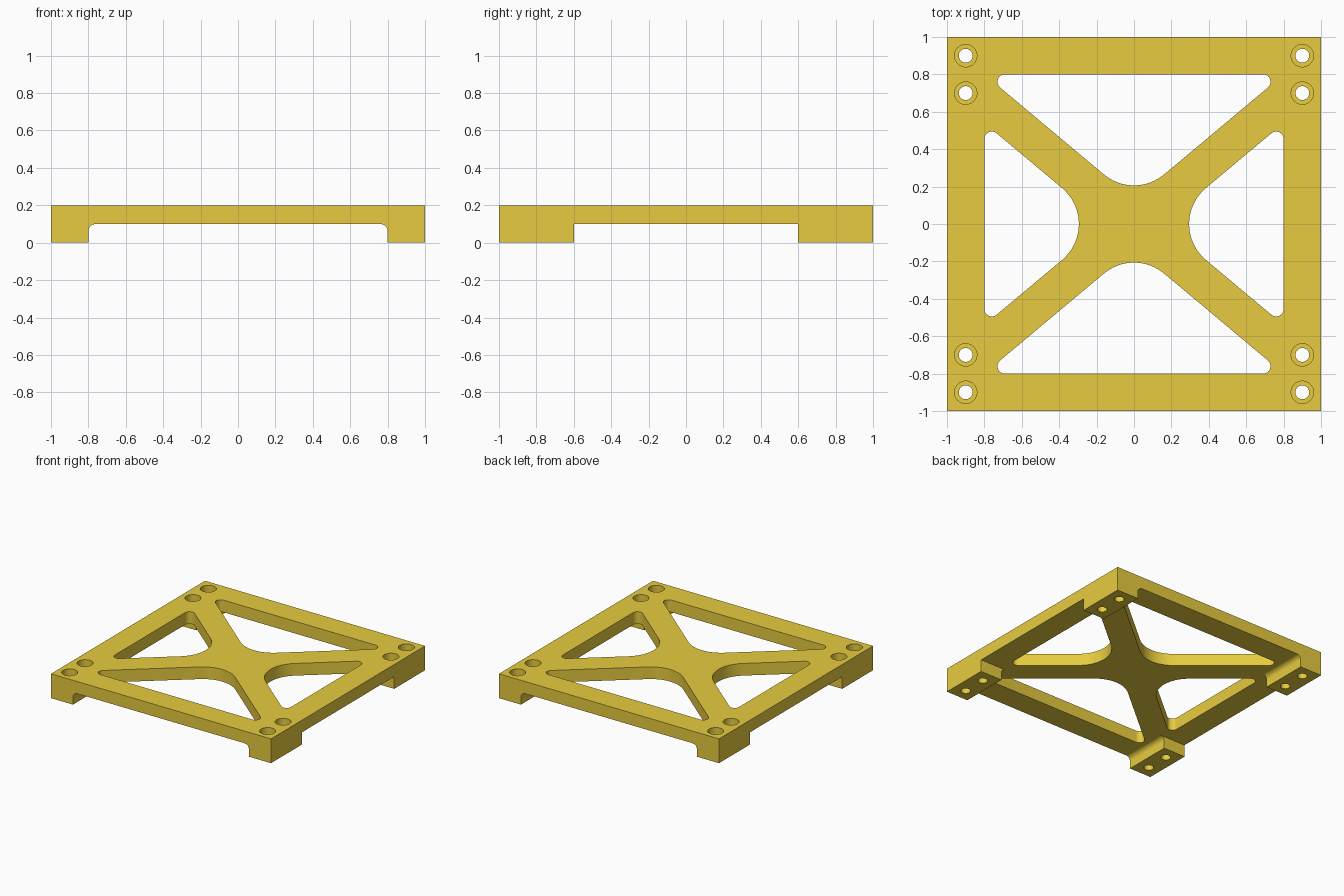
import bpy, bmesh
from math import pi, sin, cos, tan
from mathutils import Vector

if "Cube" in bpy.data.objects:
    bpy.data.objects.remove(bpy.data.objects["Cube"])


def prism(name, pts, axis, lo, hi):
    """Extrude a closed outline along z (points are x, y) or along y (points are x, z)."""
    bm = bmesh.new()
    place = (lambda p, t: (p[0], p[1], t)) if axis == 'Z' else (lambda p, t: (p[0], t, p[1]))
    a = [bm.verts.new(place(p, lo)) for p in pts]
    b = [bm.verts.new(place(p, hi)) for p in pts]
    bm.faces.new(a)
    bm.faces.new(b[::-1])
    for i in range(len(pts)):
        j = (i + 1) % len(pts)
        bm.faces.new((a[j], a[i], b[i], b[j]))
    bmesh.ops.recalc_face_normals(bm, faces=bm.faces)
    me = bpy.data.meshes.new(name)
    bm.to_mesh(me)
    bm.free()
    ob = bpy.data.objects.new(name, me)
    bpy.context.collection.objects.link(ob)
    return ob


def rounded(corners, steps=12):
    """Outline with every corner (x, y, radius) replaced by a tangent arc."""
    out = []
    for i, (x, y, r) in enumerate(corners):
        p = Vector((x, y))
        u = (Vector(corners[i - 1][:2]) - p).normalized()
        v = (Vector(corners[(i + 1) % len(corners)][:2]) - p).normalized()
        if r == 0:
            out.append(p)
            continue
        half = u.angle(v) / 2
        centre = p + (u + v).normalized() * r / sin(half)
        s = p + u * r / tan(half) - centre
        e = p + v * r / tan(half) - centre
        sweep = pi - 2 * half
        for k in range(steps + 1):
            t = k / steps * sweep
            out.append(centre + (s * sin(sweep - t) + e * sin(t)) / sin(sweep))
    return out


def circle(x, y, r, n=40):
    return [(x + r * cos(2 * pi * k / n), y + r * sin(2 * pi * k / n)) for k in range(n)]


# Main frame: bridge profile with filleted legs, run front to back
FILLET = 0.04
frame = prism("cross_braced_frame", rounded([
    (-1, 0, 0), (-0.8, 0, 0), (-0.8, 0.1, FILLET), (0.8, 0.1, FILLET),
    (0.8, 0, 0), (1, 0, 0), (1, 0.2, 0), (-1, 0.2, 0)], 8), 'Y', -1, 1)

# Side gap that splits the legs into four feet
cutters = [prism("side_gap", [(-1.2, -0.1), (1.2, -0.1), (1.2, 0.1), (-1.2, 0.1)], 'Y', -0.6, 0.6)]

# Four windows that leave the X brace
for s in (-1, 1):
    cutters.append(prism("end_window", rounded(
        [(-0.8, 0.8 * s, 0.04), (0.8, 0.8 * s, 0.04), (0, 0.13 * s, 0.25)]), 'Z', -0.1, 0.3))
    cutters.append(prism("side_window", rounded(
        [(0.8 * s, -0.54, 0.04), (0.8 * s, 0.54, 0.04), (0.155 * s, 0, 0.25)]), 'Z', -0.1, 0.3))

# Counterbored screw holes, two per foot
for x in (-0.9, 0.9):
    for y in (-0.9, -0.7, 0.7, 0.9):
        cutters.append(prism("counterbore", circle(x, y, 0.06), 'Z', 0.1, 0.3))
        cutters.append(prism("screw_hole", circle(x, y, 0.037), 'Z', -0.1, 0.25))

for c in cutters:
    m = frame.modifiers.new(c.name, 'BOOLEAN')
    m.operation, m.solver, m.object = 'DIFFERENCE', 'EXACT', c
    c.hide_render = True

# Bake the cuts and drop the cutters
bpy.context.view_layer.objects.active = frame
frame.select_set(True)
for m in list(frame.modifiers):
    bpy.ops.object.modifier_apply(modifier=m.name)
for c in cutters:
    bpy.data.objects.remove(c)
bpy.ops.object.shade_smooth_by_angle()

mat = bpy.data.materials.new("golden_yellow")
mat.diffuse_color = (0.8, 0.6, 0.05, 1)
mat.use_nodes = True
mat.node_tree.nodes["Principled BSDF"].inputs["Base Color"].default_value = mat.diffuse_color
frame.data.materials.append(mat)
